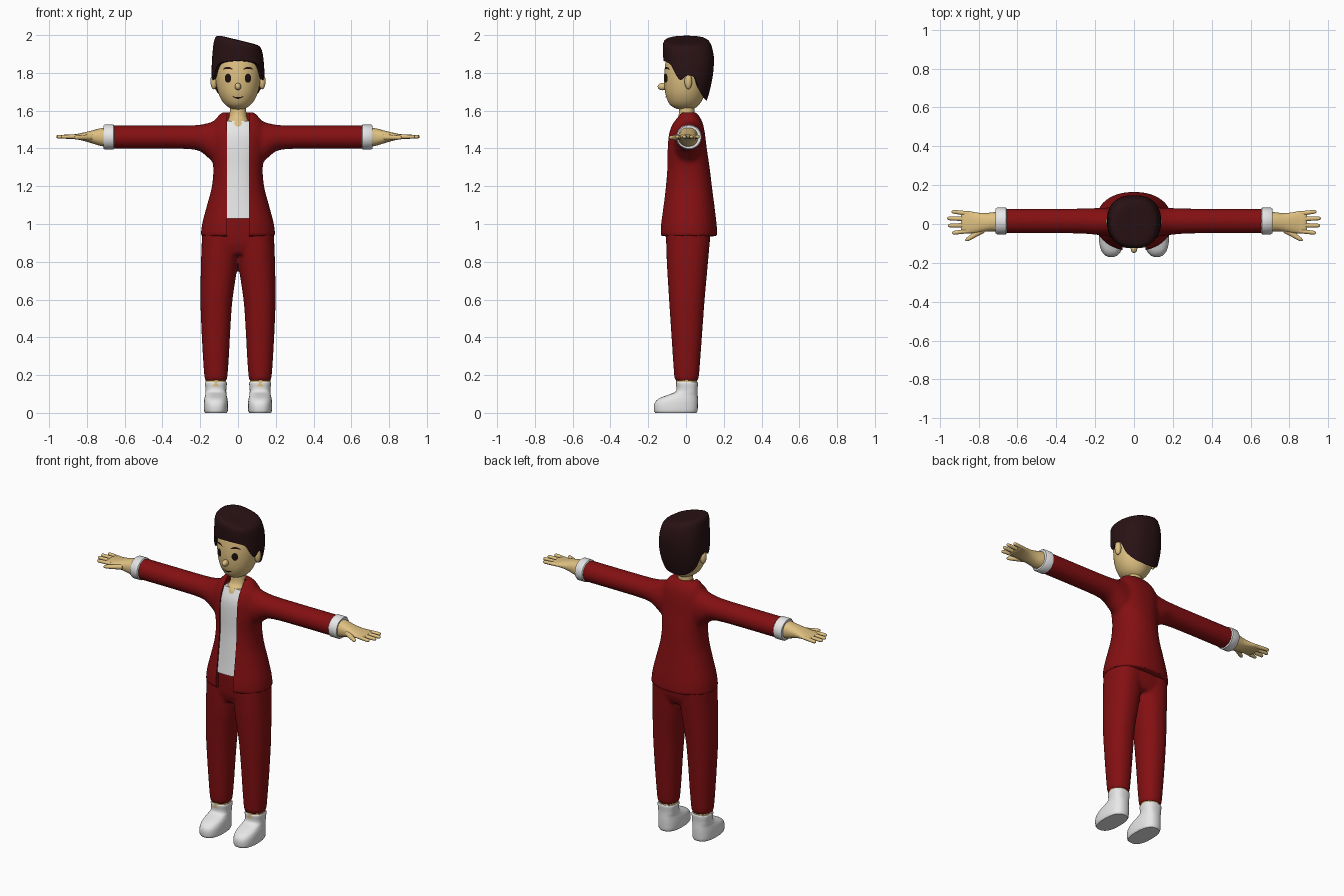
import bpy, bmesh, math
from mathutils import Vector

if "Cube" in bpy.data.objects:
    bpy.data.objects.remove(bpy.data.objects["Cube"])


def material(name, rgb):
    m = bpy.data.materials.new(name)
    m.diffuse_color = (*rgb, 1)
    m.use_nodes = True
    m.node_tree.nodes["Principled BSDF"].inputs["Base Color"].default_value = m.diffuse_color
    return m


RED = material("red cloth", (0.23, 0.005, 0.006))
WHITE = material("white cloth", (0.8, 0.8, 0.8))
SKIN = material("skin", (0.74, 0.53, 0.22))
HAIR = material("dark brown hair", (0.022, 0.006, 0.007))
BLACK = material("black features", (0.012, 0.006, 0.005))


def interp(rows, t):
    """Smooth interpolation of table rows keyed by their first value."""
    t = min(max(t, rows[0][0]), rows[-1][0])
    i = 0
    while i < len(rows) - 2 and t > rows[i + 1][0]:
        i += 1
    h = rows[i + 1][0] - rows[i][0]
    u = (t - rows[i][0]) / h

    def slope(k, c):
        a, b = rows[max(k - 1, 0)], rows[min(k + 1, len(rows) - 1)]
        return (b[c] - a[c]) / (b[0] - a[0])
    return [(2*u**3 - 3*u*u + 1) * rows[i][c] + (u**3 - 2*u*u + u) * h * slope(i, c)
            + (3*u*u - 2*u**3) * rows[i + 1][c] + (u**3 - u*u) * h * slope(i + 1, c)
            for c in range(1, len(rows[0]))]


def ring(centre, ra, y0, y1, n, seg):
    """Superellipse outline as (a, y) pairs."""
    out = []
    for k in range(seg):
        c, s = math.cos(2 * math.pi * k / seg), math.sin(2 * math.pi * k / seg)
        out.append((centre + ra * math.copysign(abs(c) ** (2 / n), c),
                    (y0 + y1) / 2 + (y1 - y0) / 2 * math.copysign(abs(s) ** (2 / n), s)))
    return out


def finish(name, bm, mat):
    bmesh.ops.recalc_face_normals(bm, faces=bm.faces)
    me = bpy.data.meshes.new(name)
    bm.to_mesh(me)
    bm.free()
    ob = bpy.data.objects.new(name, me)
    bpy.context.collection.objects.link(ob)
    me.materials.append(mat)
    return ob


def skin_rings(bm, rings):
    seg = len(rings[0])
    for a, b in zip(rings, rings[1:]):
        for k in range(seg):
            bm.faces.new((a[k], a[(k + 1) % seg], b[(k + 1) % seg], b[k]))


def loft(name, rows, mat, axis="Z", sub=4, n=2, side=1, seg=32):
    """Rows are (position, centre, radius, y_front, y_back)."""
    ts = [a[0] + (b[0] - a[0]) * k / sub for a, b in zip(rows, rows[1:]) for k in range(sub)]
    bm, rings = bmesh.new(), []
    for t in ts + [rows[-1][0]]:
        pts = ring(*interp(rows, t), n, seg)
        rings.append([bm.verts.new((side * a, y, t) if axis == "Z" else (side * t, y, a))
                      for a, y in pts])
    skin_rings(bm, rings)
    bm.faces.new(rings[0])
    bm.faces.new(rings[-1])
    return finish(name, bm, mat)


def apply(ob, kind, **props):
    bpy.context.view_layer.objects.active = ob
    m = ob.modifiers.new(kind.lower(), kind)
    for k, v in props.items():
        setattr(m, k, v)
    bpy.ops.object.modifier_apply(modifier=m.name)


def fuse(name, parts, mat):
    """Blend overlapping solids into one soft garment."""
    bpy.ops.object.select_all(action="DESELECT")
    for p in parts:
        p.select_set(True)
    bpy.context.view_layer.objects.active = parts[0]
    bpy.ops.object.join()
    ob = parts[0]
    ob.name = name
    apply(ob, "REMESH", mode="VOXEL", voxel_size=0.01)
    apply(ob, "SMOOTH", factor=0.5, iterations=5)
    ob.data.materials.clear()
    ob.data.materials.append(mat)
    return ob


def ball(name, loc, size, mat):
    bm = bmesh.new()
    bmesh.ops.create_uvsphere(bm, u_segments=20, v_segments=12, radius=1)
    for v in bm.verts:
        v.co = Vector(loc) + v.co * Vector(size)
    return finish(name, bm, mat)


# Jacket: torso and sleeves blended together, then opened at the front
TORSO = [(0.935, 0, 0.198, -0.14, 0.166), (1.0, 0, 0.19, -0.137, 0.162),
         (1.1, 0, 0.164, -0.125, 0.15), (1.2, 0, 0.138, -0.115, 0.137),
         (1.3, 0, 0.131, -0.107, 0.125), (1.4, 0, 0.145, -0.104, 0.11),
         (1.48, 0, 0.15, -0.095, 0.10), (1.53, 0, 0.135, -0.077, 0.09),
         (1.56, 0, 0.115, -0.055, 0.077), (1.59, 0, 0.088, -0.034, 0.055)]
SLEEVE = [(0.03, 1.42, 0.14, -0.06, 0.08), (0.10, 1.427, 0.128, -0.066, 0.085),
          (0.15, 1.44, 0.097, -0.062, 0.084), (0.20, 1.455, 0.071, -0.055, 0.082),
          (0.26, 1.459, 0.063, -0.05, 0.08), (0.40, 1.46, 0.061, -0.048, 0.079),
          (0.67, 1.46, 0.061, -0.048, 0.079)]
parts = [loft("torso", TORSO, RED, n=2.2, seg=48)]
parts += [loft("sleeve", SLEEVE, RED, "X", side=s) for s in (-1, 1)]
jacket = fuse("jacket", parts, RED)
bpy.ops.mesh.primitive_cube_add(size=1, location=(0, -0.15, 1.25))
cutter = bpy.context.object
cutter.scale = (0.118, 0.3, 0.9)
apply(jacket, "BOOLEAN", operation="DIFFERENCE", object=cutter, solver="EXACT")
bpy.data.objects.remove(cutter)
jacket.data.materials.clear()
jacket.data.materials.append(RED)
for p in jacket.data.polygons:
    p.material_index = 0

# Shirt inside the jacket opening
shirt = []
for z in (1.03, 1.1, 1.2, 1.3, 1.4, 1.48, 1.545):
    c, r, y0, y1 = interp(TORSO, z)
    shirt.append((z, c, r - 0.02, y0 + 0.009, y1 - 0.03))
loft("shirt", shirt, WHITE, n=2.4, sub=3)

# Trousers
LEG = [(0.17, 0.117, 0.057, -0.057, 0.063), (0.19, 0.117, 0.061, -0.062, 0.068),
       (0.3, 0.117, 0.069, -0.07, 0.077), (0.45, 0.117, 0.077, -0.08, 0.088),
       (0.6, 0.114, 0.085, -0.09, 0.099), (0.8, 0.098, 0.098, -0.102, 0.117),
       (0.95, 0.09, 0.1, -0.107, 0.13)]
HIPS = [(0.84, 0, 0.18, -0.085, 0.105), (0.9, 0, 0.193, -0.104, 0.126),
        (1.04, 0, 0.172, -0.113, 0.13)]
fuse("trousers", [loft("hips", HIPS, RED, n=2.5)]
     + [loft("leg", LEG, RED, side=s, n=2.2) for s in (-1, 1)], RED)

# Neck
loft("neck", [(1.48, 0, 0.06, -0.078, 0.05), (1.535, 0, 0.058, -0.066, 0.05),
              (1.57, 0, 0.046, -0.04, 0.045), (1.66, 0, 0.041, -0.035, 0.043)], SKIN)

# Head
HEAD = [(1.605, 0, 0.012, -0.025, 0.025), (1.612, 0, 0.038, -0.055, 0.045),
        (1.63, 0, 0.066, -0.083, 0.068), (1.66, 0, 0.089, -0.1, 0.088),
        (1.70, 0, 0.106, -0.111, 0.104), (1.76, 0, 0.118, -0.116, 0.119),
        (1.82, 0, 0.121, -0.113, 0.125), (1.88, 0, 0.115, -0.102, 0.12),
        (1.93, 0, 0.09, -0.08, 0.1)]
loft("head", HEAD, SKIN, seg=48)
ball("nose", (0, -0.125, 1.727), (0.017, 0.025, 0.019), SKIN)

# Hair: cap whose lower edge follows the hairline and whose top slopes sideways
HAIR_SHAPE = [(1.64, 0, 0.10, -0.09, 0.105), (1.70, 0, 0.125, -0.10, 0.125),
              (1.78, 0, 0.139, -0.112, 0.142), (1.86, 0, 0.137, -0.119, 0.148),
              (1.93, 0, 0.129, -0.123, 0.14), (2.01, 0, 0.122, -0.118, 0.122)]
HAIRLINE = [(0, 1.865), (0.5, 1.858), (0.85, 1.84), (1.1, 1.785), (1.3, 1.76),
            (1.5, 1.785), (1.75, 1.775), (2.0, 1.71), (2.5, 1.665), (3.15, 1.65)]
CROWN = [(0, 1), (0.12, 1), (0.25, 1), (0.38, 1), (0.5, 1), (0.62, 1), (0.74, 1), (0.84, 0.985),
         (0.92, 0.955), (0.97, 0.9), (0.995, 0.82), (1.005, 0.68), (1.005, 0.45), (1, 0.2)]
bm, rings, seg = bmesh.new(), [], 64
for h, sc in CROWN:
    loop = []
    for k in range(seg):
        a = 2 * math.pi * k / seg
        low = interp(HAIRLINE, abs((a + math.pi / 2 + math.pi) % (2 * math.pi) - math.pi))[0]
        z = low + (1.96 - low) * h
        x, y = ring(*interp(HAIR_SHAPE, z), 2.4, seg)[k]
        x, y = x * sc, y * sc
        tilt = 0.013 - 0.24 * x
        loop.append(bm.verts.new((x, y, low + (1.96 + tilt - low) * h)))
    rings.append(loop)
skin_rings(bm, rings)
bm.faces.new(rings[-1])
mid = bm.verts.new((0, 0, 1.85))
for k in range(seg):
    bm.faces.new((mid, rings[0][k], rings[0][(k + 1) % seg]))
finish("hair", bm, HAIR)


# Painted face details that hug the head
def on_face(x, z):
    c, r, y0, y1 = interp(HEAD, z)
    return (x, (y0 + y1) / 2 - (y1 - y0) / 2 * math.sqrt(1 - (x / r) ** 2) - 0.004, z)


def stroke(name, x0, x1, z, arch, width, mat):
    bm, pairs = bmesh.new(), []
    for k in range(11):
        u = k / 10
        x, zc = x0 + (x1 - x0) * u, z + arch * (1 - (2 * u - 1) ** 2)
        w = width * (0.35 + 0.65 * math.sin(math.pi * u))
        pairs.append([bm.verts.new(on_face(x, zc + d * w / 2)) for d in (-1, 1)])
    for a, b in zip(pairs, pairs[1:]):
        bm.faces.new((a[0], b[0], b[1], a[1]))
    finish(name, bm, mat)


stroke("mouth", -0.028, 0.028, 1.676, -0.009, 0.009, BLACK)
for s in (-1, 1):
    stroke("eyebrow", s * 0.028, s * 0.08, 1.818, 0.009, 0.011, HAIR)
    bm = bmesh.new()
    hub = bm.verts.new(on_face(s * 0.053, 1.772))
    rim = [bm.verts.new(on_face(s * 0.053 + 0.017 * math.cos(k * math.pi / 10),
                                1.772 + 0.024 * math.sin(k * math.pi / 10))) for k in range(20)]
    for k in range(20):
        bm.faces.new((hub, rim[k], rim[(k + 1) % 20]))
    finish("eye", bm, BLACK)
    ball("ear", (s * 0.128, 0.012, 1.755), (0.018, 0.02, 0.042), SKIN)

    # Cuff, hand, fingers and thumb
    loft("cuff", [(0.655, 1.46, 0.06, -0.047, 0.078), (0.66, 1.46, 0.066, -0.053, 0.084),
                  (0.705, 1.46, 0.066, -0.053, 0.084), (0.712, 1.46, 0.061, -0.048, 0.079)],
         WHITE, "X", sub=1, side=s)
    loft("hand", [(0.69, 1.46, 0.053, -0.042, 0.066), (0.73, 1.46, 0.046, -0.038, 0.06),
                  (0.77, 1.461, 0.035, -0.04, 0.056), (0.81, 1.462, 0.024, -0.046, 0.059),
                  (0.85, 1.462, 0.015, -0.048, 0.066), (0.88, 1.462, 0.011, -0.046, 0.066),
                  (0.892, 1.462, 0.005, -0.038, 0.06)], SKIN, "X", side=s, n=2.3)
    for y, dy, tip in ((0.053, 0.01, 0.94), (0.025, 0.004, 0.962),
                       (-0.006, -0.002, 0.958), (-0.035, -0.01, 0.938)):
        loft("finger", [(0.85, 1.462, 0.011, y - 0.012, y + 0.012),
                        (tip - 0.012, 1.462, 0.01, y + dy - 0.01, y + dy + 0.01),
                        (tip - 0.003, 1.462, 0.007, y + dy - 0.006, y + dy + 0.006),
                        (tip, 1.462, 0.002, y + dy - 0.002, y + dy + 0.002)],
             SKIN, "X", side=s, sub=2, seg=14)
    loft("thumb", [(0.77, 1.46, 0.018, -0.045, 0), (0.81, 1.458, 0.014, -0.066, -0.03),
                   (0.85, 1.458, 0.011, -0.087, -0.061), (0.864, 1.458, 0.008, -0.089, -0.073),
                   (0.869, 1.458, 0.002, -0.084, -0.08)], SKIN, "X", side=s, sub=2, seg=14)

    # Ankle and shoe
    loft("ankle", [(0.14, 0.117, 0.054, -0.052, 0.058), (0.2, 0.117, 0.054, -0.052, 0.058)],
         SKIN, side=s)
    loft("shoe", [(0, 0.117, 0.058, -0.163, 0.056), (0.01, 0.117, 0.063, -0.169, 0.061),
                  (0.05, 0.117, 0.064, -0.167, 0.063), (0.075, 0.117, 0.061, -0.145, 0.063),
                  (0.092, 0.117, 0.057, -0.105, 0.062), (0.108, 0.117, 0.055, -0.062, 0.061),
                  (0.125, 0.117, 0.055, -0.05, 0.061), (0.158, 0.117, 0.058, -0.052, 0.063),
                  (0.164, 0.117, 0.055, -0.05, 0.06)], WHITE, side=s, n=2.5)

# Smooth shading with crisp edges
bpy.ops.object.select_all(action="SELECT")
bpy.ops.object.shade_smooth_by_angle(angle=math.radians(45))
